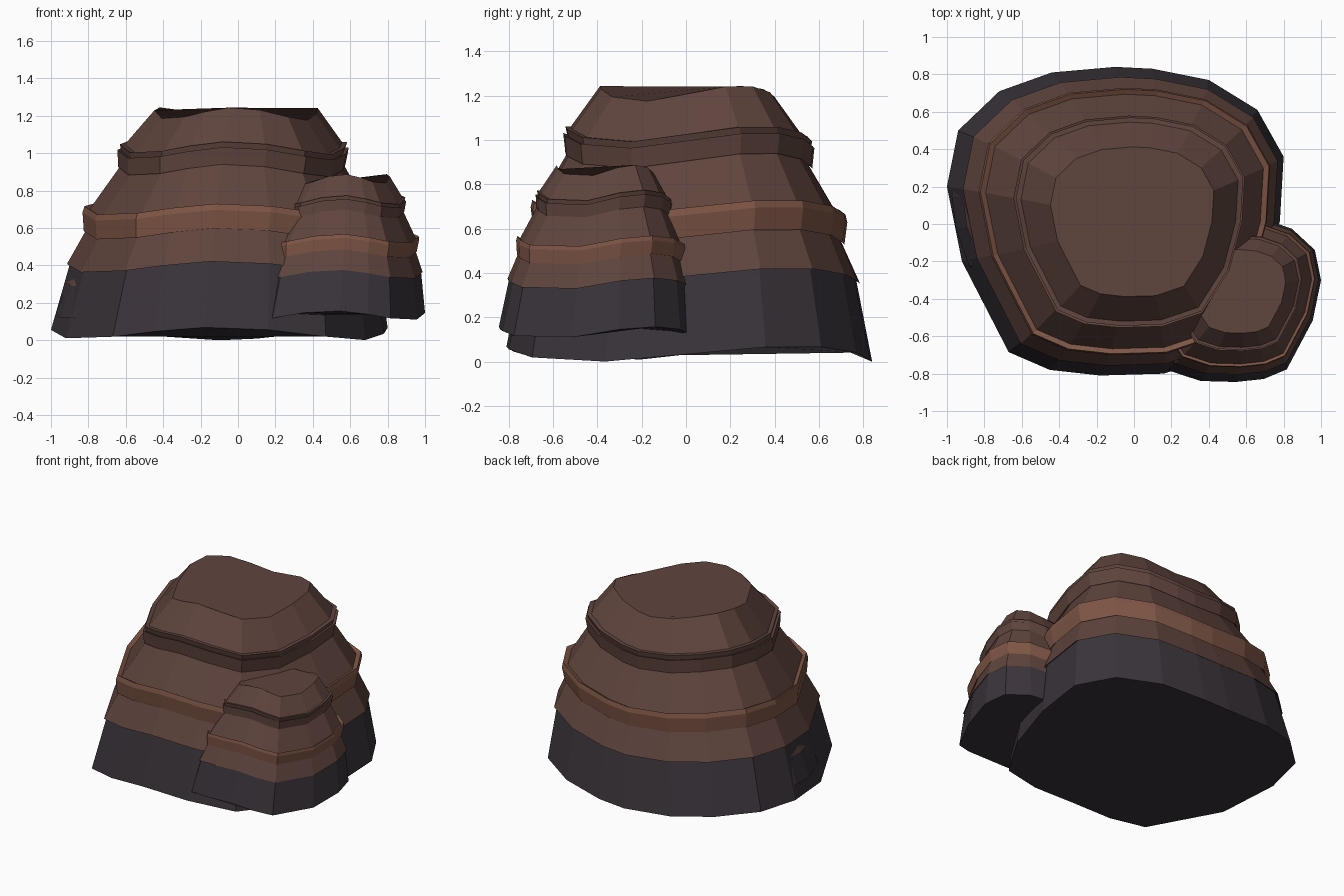
import bpy, bmesh, math

cube = bpy.data.objects.get("Cube")
if cube:
    bpy.data.objects.remove(cube)


def make_material(name, rgb):
    mat = bpy.data.materials.new(name)
    mat.use_nodes = True
    color = (*rgb, 1)
    mat.diffuse_color = color
    mat.node_tree.nodes["Principled BSDF"].inputs["Base Color"].default_value = color
    return mat


DARK, BROWN, RUST = range(3)
materials = [
    make_material("dark stone", (0.042, 0.034, 0.042)),
    make_material("brown stone", (0.115, 0.058, 0.047)),
    make_material("rust stone", (0.21, 0.092, 0.060)),
]

# Shared footprint, counter-clockwise from the right, half-width 0.9
outline = [
    (.88, 0), (.9, .345), (.76, .595), (.5, .755), (.2, .815), (0, .825),
    (-.34, .795), (-.62, .695), (-.84, .485), (-.9, .185), (-.82, -.215),
    (-.57, -.7), (-.35, -.795), (-.08, -.825), (.26, -.815), (.57, -.71), (.78, -.38),
]

# Layers from the ground up: radius, height, material of the strip below
profile = [
    (1, 0, DARK), (.915, .31, DARK),
    (.935, .3, DARK), (.83, .465, BROWN),
    (.85, .45, BROWN), (.866, .535, RUST), (.857, .563, RUST), (.825, .55, RUST),
    (.655, .755, BROWN), (.675, .742, BROWN), (.687, .82, BROWN),
    (.665, .815, BROWN), (.675, .845, BROWN), (.645, .845, BROWN), (.485, 1, BROWN),
]


def layered_rock(name, base, top, size, wave, taper=1, mirror=1):
    """Stack rippling rings between two centres, then close both ends."""
    bm = bmesh.new()
    rings = []
    for radius, height, _ in profile:
        cx, cy, cz = (b + (t - b) * height for b, t in zip(base, top))
        r = radius ** taper / 0.9
        ring = []
        for x, y in outline:
            ripple = wave * math.cos(3 * (math.atan2(y, x) + math.pi / 2))
            ring.append(bm.verts.new((cx + mirror * x * r * size[0],
                                      cy + y * r * size[1], cz + ripple)))
        rings.append(ring)
    count = len(outline)
    for level in range(1, len(rings)):
        low, high = rings[level - 1], rings[level]
        for i in range(count):
            j = (i + 1) % count
            face = bm.faces.new((low[i], low[j], high[j], high[i]))
            face.material_index = profile[level][2]
    bm.faces.new(rings[0][::-1]).material_index = DARK
    bm.faces.new(rings[-1]).material_index = BROWN
    bmesh.ops.recalc_face_normals(bm, faces=bm.faces)
    mesh = bpy.data.meshes.new(name)
    bm.to_mesh(mesh)
    bm.free()
    for mat in materials:
        mesh.materials.append(mat)
    obj = bpy.data.objects.new(name, mesh)
    bpy.context.collection.objects.link(obj)
    return obj


# Main rock, large front outcrop and small side outcrop
layered_rock("main_rock", (-.1, .015, .035), (-.01, .012, 1.21), (.9, .9), .035)
layered_rock("front_outcrop", (.5, -.4, .13), (.56, -.36, .86),
             (.5, .485), .028, taper=.95, mirror=-1)
layered_rock("side_outcrop", (-.72, .07, .13), (-.57, .07, .7),
             (.255, .38), .018, taper=.85)
